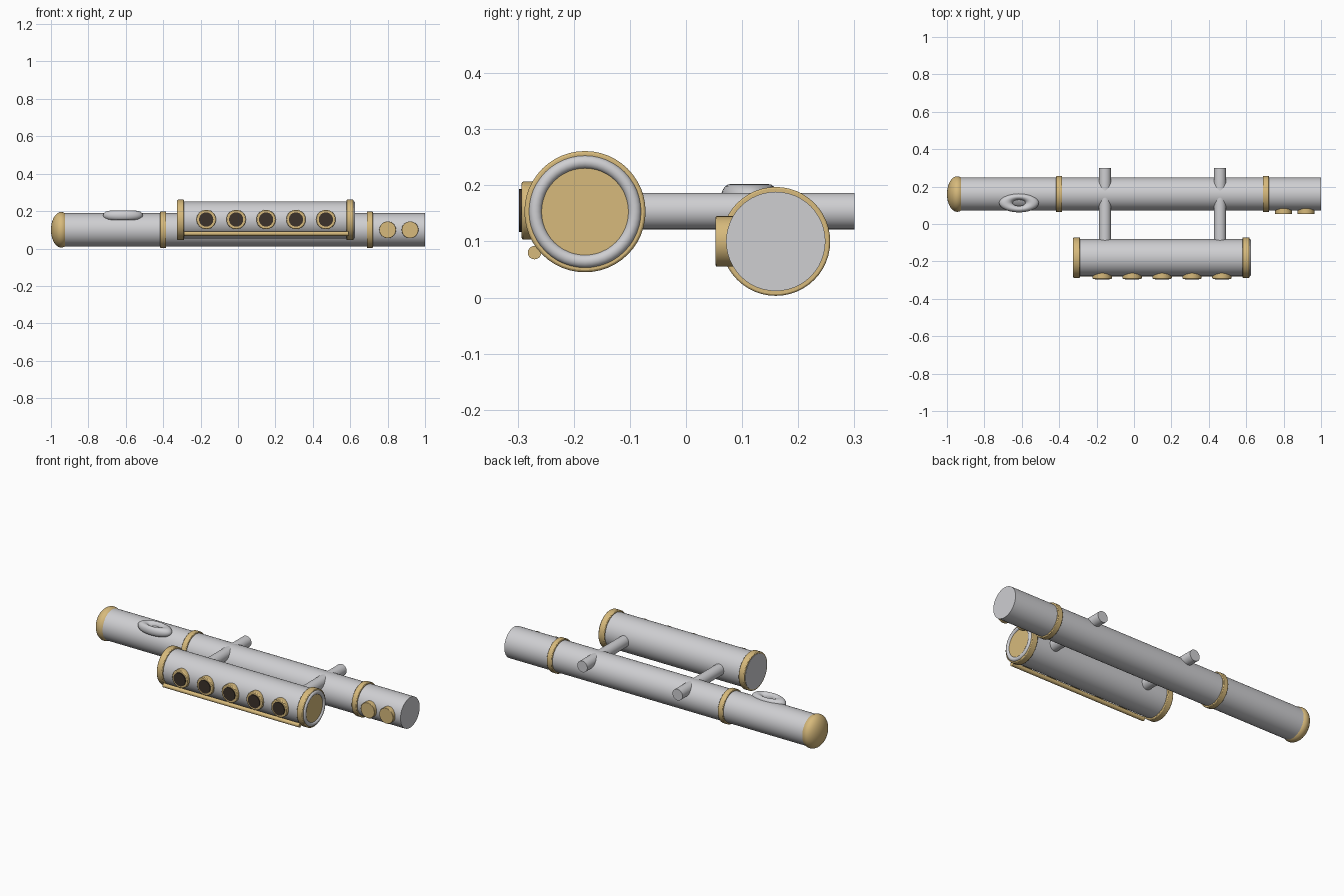
import bpy, math

if "Cube" in bpy.data.objects:
    bpy.data.objects.remove(bpy.data.objects["Cube"])


def material(name, rgb):
    m = bpy.data.materials.new(name)
    m.diffuse_color = (*rgb, 1)
    m.use_nodes = True
    m.node_tree.nodes["Principled BSDF"].inputs["Base Color"].default_value = m.diffuse_color
    return m


SILVER = material("silver", (0.62, 0.62, 0.64))
GOLD = material("gold", (0.68, 0.49, 0.20))
DARK = material("dark brown", (0.045, 0.032, 0.024))

ROT = {"x": (0, math.pi / 2, 0), "y": (math.pi / 2, 0, 0), "z": (0, 0, 0)}


def finish(name, mat, bevel=0):
    o = bpy.context.object
    o.name = name
    o.data.materials.append(mat)
    bpy.ops.object.shade_smooth_by_angle(angle=math.radians(35))
    if bevel:
        b = o.modifiers.new("bevel", "BEVEL")
        b.width, b.segments = bevel, 2
    return o


def rod(name, mat, axis, start, end, a, b, r, bevel=0, sides=48):
    """Cylinder along x or y; a, b are the other two coordinates in order."""
    mid = (start + end) / 2
    loc = (mid, a, b) if axis == "x" else (a, mid, b)
    bpy.ops.mesh.primitive_cylinder_add(vertices=sides, radius=r, depth=abs(end - start),
                                        location=loc, rotation=ROT[axis])
    return finish(name, mat, bevel)


# Long rear tube with rounded end cap and two bands
RY, RZ = 0.16, 0.10
rod("rear_tube", SILVER, "x", -0.945, 1.0, RY, RZ, 0.0885)
bpy.ops.mesh.primitive_uv_sphere_add(segments=48, ring_count=24, radius=1,
                                     location=(-0.945, RY, RZ))
bpy.context.object.scale = (0.055, 0.095, 0.095)
finish("end_cap", GOLD)
for i, x in enumerate((-0.40, 0.705)):
    rod(f"rear_band_{i}", GOLD, "x", x - 0.016, x + 0.016, RY, RZ, 0.097, 0.003)

# Mouth plate: flattened ring on the rear tube
bpy.ops.mesh.primitive_torus_add(major_segments=48, minor_segments=20, major_radius=0.07,
                                 minor_radius=0.036, location=(-0.615, 0.113, 0.177))
bpy.context.object.scale = (1, 0.48, 0.70)
finish("mouth_plate", SILVER)

# Round buttons near the open end
for i, x in enumerate((0.80, 0.92)):
    rod(f"button_{i}", GOLD, "y", 0.053, 0.085, x, RZ, 0.045, 0.002, 32)

# Short front tube with end bands, rolled lip and gold end disc
FY, FZ = -0.18, 0.153
rod("front_tube", SILVER, "x", -0.32, 0.60, FY, FZ, 0.099)
rod("left_band", GOLD, "x", -0.325, -0.288, FY, FZ, 0.108, 0.004)
rod("left_end_disc", SILVER, "x", -0.327, -0.31, FY, FZ, 0.099)
rod("right_band", GOLD, "x", 0.58, 0.618, FY, FZ, 0.108, 0.004)
rod("end_disc", GOLD, "x", 0.60, 0.619, FY, FZ, 0.08)
bpy.ops.mesh.primitive_torus_add(major_segments=48, minor_segments=14, major_radius=0.0885,
                                 minor_radius=0.012, location=(0.615, FY, FZ), rotation=ROT["x"])
finish("end_lip", SILVER)

# Five holes with raised rims
for i in range(5):
    x = -0.17 + 0.16 * i
    rod(f"hole_rim_{i}", GOLD, "y", -0.293, -0.24, x, 0.155, 0.052, 0.004, 32)
    rod(f"hole_{i}", DARK, "y", -0.298, -0.28, x, 0.155, 0.038, 0, 32)

# Thin rod below the holes
rod("key_rod", GOLD, "x", -0.29, 0.59, -0.27, 0.08, 0.012, 0, 20)

# Cross struts joining both tubes
for i, x in enumerate((-0.155, 0.46)):
    rod(f"strut_{i}", SILVER, "y", -0.12, 0.30, x, 0.154, 0.0325, 0, 32)
